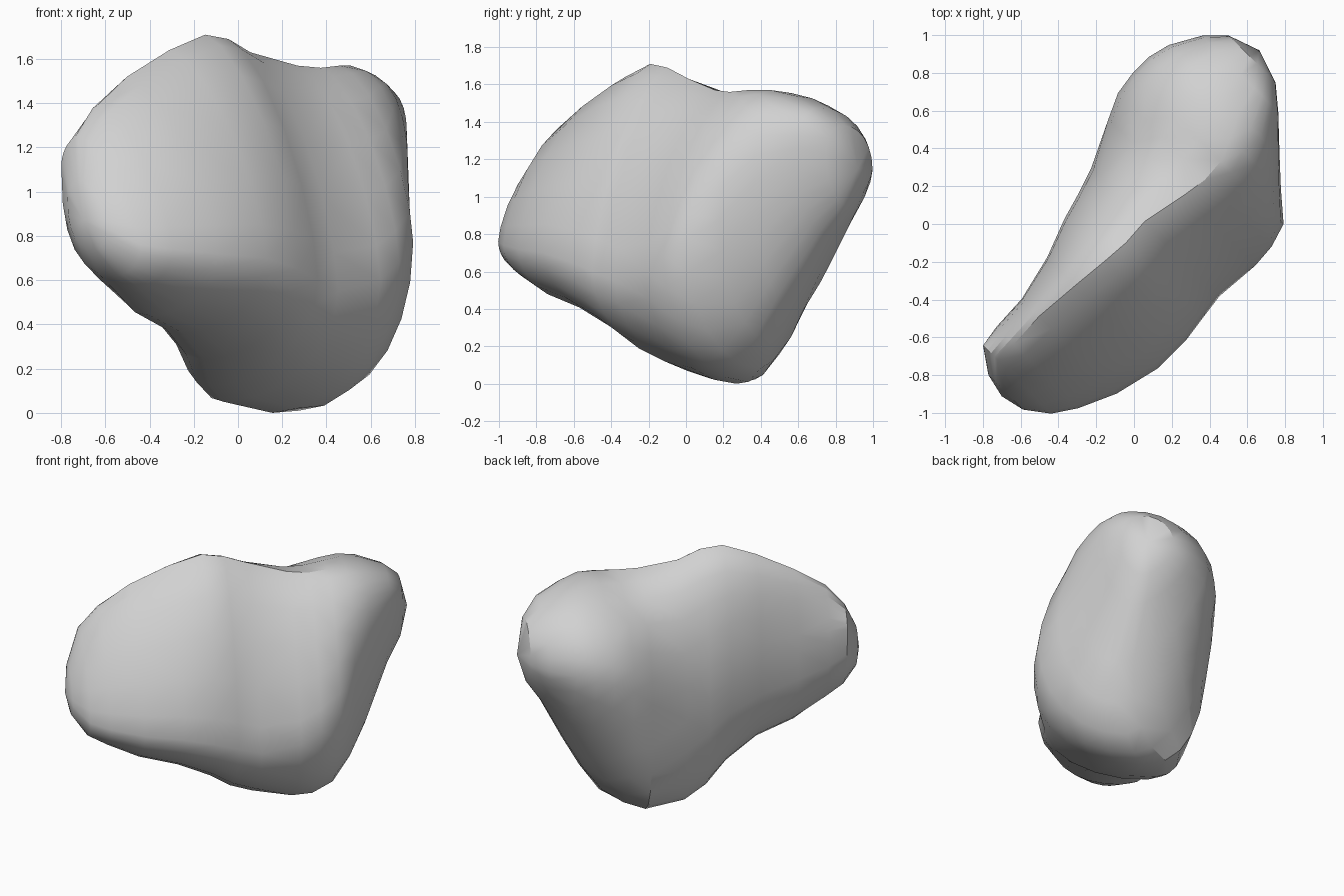
import bpy, bmesh, math
from mathutils import Vector

cube = bpy.data.objects.get("Cube")
if cube:
    bpy.data.objects.remove(cube, do_unlink=True)

# One plain grey stone material
stone = bpy.data.materials.new("stone_grey")
stone.use_nodes = True
stone_colour = (0.64, 0.64, 0.64, 1)
stone.diffuse_color = stone_colour
stone.node_tree.nodes["Principled BSDF"].inputs["Base Color"].default_value = stone_colour

# Cross-sections along the long diagonal. Each has a station and the
# (across, height) of its back, top, front and bottom extremes.
SECTIONS = [
    (-1.11, (-.02, .98), (-.1, 1.05), (-.28, .83), (-.2, .74)),
    (-1.02, (.11, 1.12), (0, 1.25), (-.4, .76), (-.25, .62)),
    (-.9, (.13, 1.05), (0, 1.39), (-.48, .74), (-.22, .55)),
    (-.7, (.14, 1), (.01, 1.52), (-.57, .72), (-.14, .44)),
    (-.45, (.2, .95), (-.01, 1.64), (-.63, .7), (-.1, .36)),
    (-.24, (.28, .9), (-.03, 1.71), (-.63, .65), (-.02, .24)),
    (-.1, (.32, .8), (-.04, 1.69), (-.61, .6), (.08, .12)),
    (.05, (.37, .7), (-.03, 1.63), (-.59, .55), (.14, .05)),
    (.3, (.49, .87), (-.08, 1.57), (-.61, .6), (.08, 0)),
    (.43, (.55, 1), (-.1, 1.56), (-.6, .68), (.04, .01)),
    (.56, (.57, 1.06), (-.09, 1.57), (-.56, .77), (0, .08)),
    (.68, (.57, 1.1), (-.04, 1.57), (-.42, .88), (-.05, .24)),
    (.8, (.54, 1.13), (.02, 1.54), (-.29, 1.07), (-.03, .46)),
    (.96, (.45, 1.14), (.06, 1.475), (-.12, 1.26), (.1, .79)),
    (1.06, (.35, 1.15), (.14, 1.38), (0, 1.23), (.16, .95)),
]
# Roundness of the four quarters, from back-top round to bottom-back:
# below one is boxy, above one is flattened. It changes past BLEND_FROM.
LOW_END = (1.1, 1.35, 1.05, .78)
HIGH_END = (1, .85, 1, 1.3)
BLEND_FROM = (.3, .54, .3, .3)
BLEND_LENGTH = .2
STEPS = 6
SIDES = 4 * STEPS
DIAGONAL = math.sqrt(0.5)


def place(along, across, height):
    """Turn diagonal coordinates into world coordinates."""
    return Vector(((along - across) * DIAGONAL, (along + across) * DIAGONAL, height))


def roundness(along, quarter):
    blend = min(max((along - BLEND_FROM[quarter]) / BLEND_LENGTH, 0), 1)
    return LOW_END[quarter] + (HIGH_END[quarter] - LOW_END[quarter]) * blend


def section_ring(bm, along, *extremes):
    """Join the four extremes with curved quarters."""
    ring = []
    for quarter in range(4):
        start, end = extremes[quarter], extremes[(quarter + 1) % 4]
        # Even quarters leave a side extreme, odd ones leave top or bottom
        side, cap = (start, end) if quarter % 2 == 0 else (end, start)
        power = roundness(along, quarter)
        for step in range(STEPS):
            turn = math.pi / 2 * step / STEPS
            leave, reach = math.cos(turn) ** power, math.sin(turn) ** power
            wide, tall = (leave, reach) if side is start else (reach, leave)
            across = cap[0] + (side[0] - cap[0]) * wide
            height = side[1] + (cap[1] - side[1]) * tall
            ring.append(bm.verts.new(place(along, across, height)))
    return ring


def close_end(bm, ring, tip):
    point = bm.verts.new(tip)
    for i in range(SIDES):
        bm.faces.new((ring[i], ring[(i + 1) % SIDES], point))


# Boulder: skin the sections and close both ends
bm = bmesh.new()
rings = [section_ring(bm, *section) for section in SECTIONS]
for first, second in zip(rings, rings[1:]):
    for i in range(SIDES):
        j = (i + 1) % SIDES
        bm.faces.new((first[i], first[j], second[j], second[i]))
close_end(bm, rings[0], place(-1.14, -.15, .87))
close_end(bm, rings[-1], place(1.12, .18, 1.15))

bmesh.ops.triangulate(bm, faces=bm.faces[:])
bmesh.ops.recalc_face_normals(bm, faces=bm.faces[:])
mesh = bpy.data.meshes.new("boulder")
bm.to_mesh(mesh)
bm.free()
mesh.materials.append(stone)

boulder = bpy.data.objects.new("boulder", mesh)
bpy.context.collection.objects.link(boulder)
bpy.ops.object.select_all(action='DESELECT')
boulder.select_set(True)
bpy.context.view_layer.objects.active = boulder
bpy.ops.object.shade_smooth_by_angle(angle=math.radians(30))
